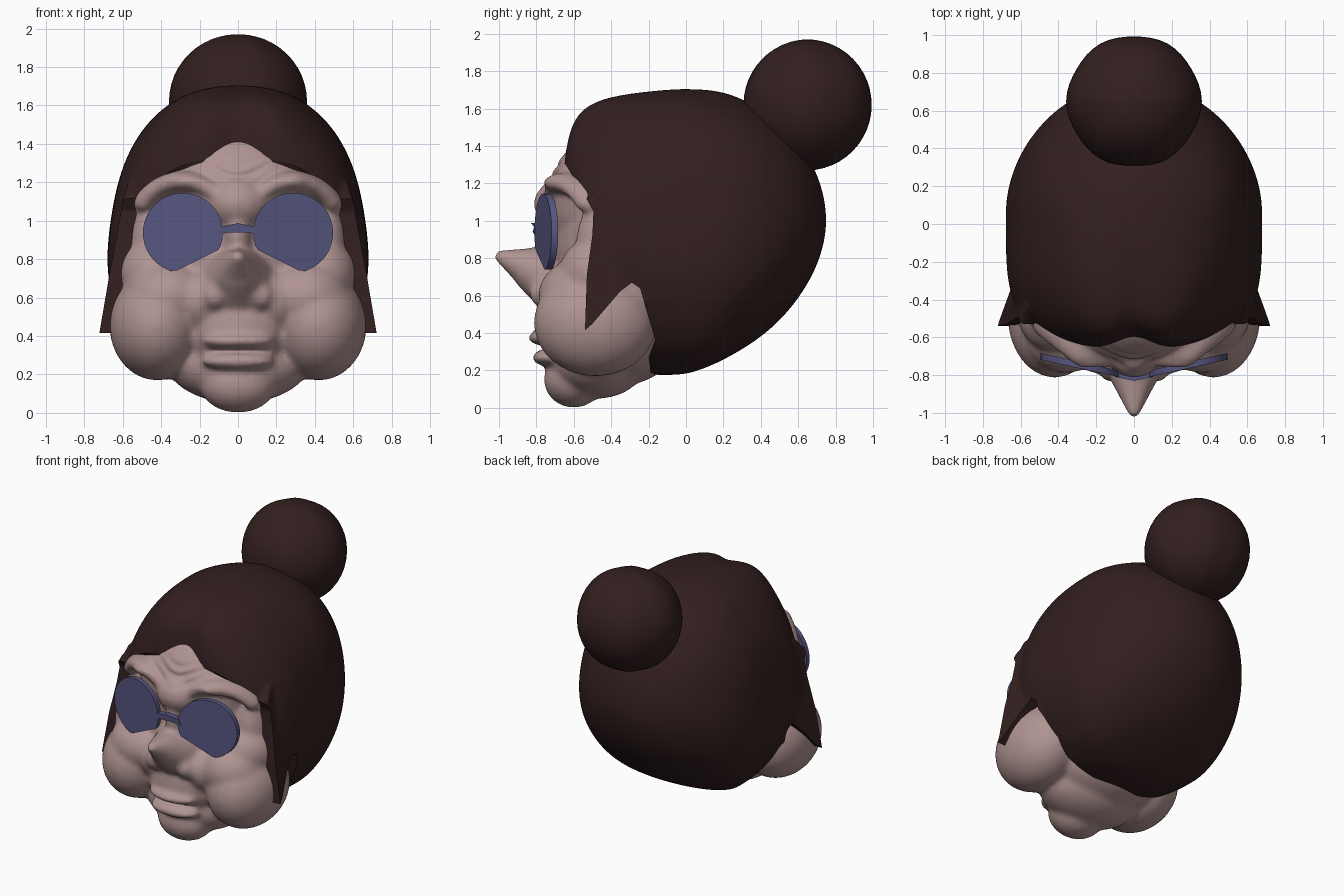
import bpy, bmesh, math
from mathutils import Vector, Matrix

if "Cube" in bpy.data.objects:
    bpy.data.objects.remove(bpy.data.objects["Cube"])


def material(name, rgb):
    m = bpy.data.materials.new(name)
    m.diffuse_color = (*rgb, 1)
    m.use_nodes = True
    m.node_tree.nodes["Principled BSDF"].inputs["Base Color"].default_value = m.diffuse_color
    return m


SKIN = material("rosy_skin", (0.43, 0.295, 0.285))
HAIR = material("dark_brown_hair", (0.033, 0.0138, 0.0138))
GLASS = material("blue_glass", (0.092, 0.092, 0.215))


def make(name, bm, mat):
    bmesh.ops.recalc_face_normals(bm, faces=bm.faces[:])
    me = bpy.data.meshes.new(name)
    bm.to_mesh(me)
    bm.free()
    ob = bpy.data.objects.new(name, me)
    bpy.context.collection.objects.link(ob)
    me.materials.append(mat)
    return ob


def bake(ob, angle=None):
    bpy.ops.object.select_all(action='DESELECT')
    bpy.context.view_layer.objects.active = ob
    ob.select_set(True)
    bpy.ops.object.convert(target='MESH')
    if angle:
        bpy.ops.object.shade_smooth_by_angle(angle=math.radians(angle))
    else:
        bpy.ops.object.shade_smooth()


def fuse(ob, voxel, steps):
    """Merge overlapping volumes into one soft surface."""
    m = ob.modifiers.new("fuse", 'REMESH')
    m.mode, m.voxel_size = 'VOXEL', voxel
    m = ob.modifiers.new("soften", 'SMOOTH')
    m.factor, m.iterations = .5, steps
    bake(ob)


def ball(bm, c, r, seg=32):
    mat = Matrix.Translation(c) @ Matrix.Diagonal((*r, 1))
    return bmesh.ops.create_uvsphere(bm, u_segments=seg, v_segments=seg // 2,
                                     radius=1, matrix=mat)["verts"]


def cone(bm, p0, p1, r0, r1):
    p0, p1 = Vector(p0), Vector(p1)
    d = p1 - p0
    bmesh.ops.create_cone(bm, cap_ends=True, segments=32, radius1=r0, radius2=r1,
                          depth=d.length, matrix=Matrix.Translation((p0 + p1) / 2)
                          @ d.to_track_quat('Z', 'Y').to_matrix().to_4x4())


def plate(bm, pts, front, back):
    """Closed slab between two mapped copies of a 2D outline."""
    a = [bm.verts.new(front(*p)) for p in pts]
    b = [bm.verts.new(back(*p)) for p in pts]
    bm.faces.new(a)
    bm.faces.new(b[::-1])
    for i in range(len(pts)):
        j = (i + 1) % len(pts)
        bm.faces.new((a[i], b[i], b[j], a[j]))


# ---- face: overlapping soft masses fused into one skin
bm = bmesh.new()
for c, r in [
    ((0, -.20, .85), (.60, .52, .58)),      # skull
    ((0, -.45, 1.09), (.43, .29, .375)),    # forehead
    ((0, -.62, 1.09), (.18, .195, .15)),    # between the brows
    ((0, -.65, .92), (.08, .15, .18)),      # nose root
    ((0, -.60, .44), (.27, .20, .25)),      # muzzle
    ((0, -.735, .375), (.19, .11, .047)),   # upper lip
    ((0, -.725, .268), (.19, .10, .047)),   # lower lip
    ((0, -.60, .15), (.20, .16, .15)),      # chin
    ((0, -.47, .255), (.37, .26, .205)),    # front jaw
    ((0, -.33, .36), (.40, .28, .235)),     # back jaw
]:
    ball(bm, c, r)
for s in (-1, 1):
    for c, r in [
        ((.42, -.485, .455), (.25, .33, .287)),    # cheek
        ((.36, -.56, .60), (.23, .23, .20)),       # upper cheek
        ((.42, -.46, .72), (.20, .22, .20)),       # under the eye
        ((.20, -.60, .58), (.13, .19, .17)),       # beside the nose
        ((.45, -.42, .86), (.12, .17, .28)),       # cheekbone
        ((.12, -.73, .61), (.08, .11, .085)),      # nostril wing
    ]:
        ball(bm, (c[0] * s, c[1], c[2]), r)
    # brow ridge arching over the lens
    for k in range(40):
        a = math.radians(35 + 3 * k)
        ball(bm, (s * (.285 + .25 * math.cos(a)),
                  -.655 + .20 * max(0, math.cos(a)), .94 + .265 * math.sin(a)),
             (.06, .11, .055), 12)
# pointed nose
cone(bm, (0, -.66, .68), (0, -.88, .755), .215, .095)
cone(bm, (0, -.80, .735), (0, -1.02, .82), .135, .025)
face = make("face", bm, SKIN)
fuse(face, .014, 22)
# forehead wrinkles and mouth line
for v in face.data.vertices:
    x, y, z = v.co
    if y < -.45:
        mask = math.exp(-((z - 1.25) / .07) ** 2 - (x / .25) ** 2)
        bend = z + .04 * math.cos(x * 14)
        v.co.y -= .007 * mask * math.cos(2 * math.pi * bend / .065)
        if abs(x) < .18:
            v.co.y += .03 * math.exp(-((z - .322) / .014) ** 2) * (1 - (x / .18) ** 2)

# ---- hair cap: rings stacked by height (z, front, back, half width, squareness)
rings = [(.18, -.25, .02, .22, 2), (.25, -.50, .20, .44, 2.2), (.40, -.58, .445, .57, 2.6),
         (.58, -.61, .605, .655, 3.2), (.77, -.62, .715, .69, 4), (1.0, -.63, .77, .668, 4),
         (1.25, -.68, .715, .62, 3), (1.45, -.66, .59, .525, 2.5), (1.58, -.625, .435, .405, 2.4),
         (1.665, -.50, .28, .27, 2.2), (1.70, -.20, .15, .12, 2)]
N = 48
bm = bmesh.new()
loops = []
for z, yf, yb, w, n in rings:
    yc = -.1 if z < .2 else .05 if z < 1.6 else (yf + yb) / 2
    loop = []
    for i in range(N):
        a = 2 * math.pi * i / N
        c, s = math.cos(a), math.sin(a)
        e = 2 / n if s < 0 else 1
        x = w * math.copysign(abs(c) ** e, c)
        y = yc + (abs(s) ** e * (yf - yc) if s < 0 else s * (yb - yc))
        if s < 0 and z > 1.1:                       # centre parting dip
            y += .085 * math.exp(-(x / .10) ** 2) * -s
        loop.append(bm.verts.new((x, y, z)))
    loops.append(loop)
for a, b in zip(loops, loops[1:]):
    for i in range(N):
        j = (i + 1) % N
        bm.faces.new((a[i], a[j], b[j], b[i]))
for loop, z in ((loops[0], .175), (loops[-1], 1.705)):
    mid = sum((v.co for v in loop), Vector()) / N
    cv = bm.verts.new((0, mid.y, z))
    for i in range(N):
        bm.faces.new((loop[i], loop[(i + 1) % N], cv))
hair = make("hair", bm, HAIR)
m = hair.modifiers.new("round", 'SUBSURF')
m.levels = 2
bake(hair)

# side locks flaring out in front of the ears, oversized and trimmed below
lock = [(-.62, 1.02), (-.62, .33), (-.50, .33), (-.25, .50), (-.12, .75), (-.10, 1.2), (-.45, 1.2)]


def lock_x(y, z):
    return .615 + .165 * (1.05 - z) - .17 * (y + .53)


bm = bmesh.new()
bm.from_mesh(hair.data)
for s in (-1, 1):
    plate(bm, lock, lambda y, z: (s * lock_x(y, z), y, z),
          lambda y, z: (s * (lock_x(y, z) - .085), y, z))
bmesh.ops.recalc_face_normals(bm, faces=bm.faces[:])
bm.to_mesh(hair.data)
bm.free()
fuse(hair, .016, 8)

# side-view outline that trims the hair around the face and ears
outline = [(-.9, 1.33), (-.65, 1.31), (-.56, 1.17), (-.495, 1.05), (-.50, .93), (-.53, .71),
           (-.54, .415), (-.50, .45), (-.44, .52), (-.35, .625), (-.29, .67), (-.245, .64),
           (-.22, .55), (-.165, .365), (-.20, .27), (-.17, .05), (1.1, .05), (1.1, 1.95),
           (-.9, 1.95)]
bm = bmesh.new()
plate(bm, outline, lambda y, z: (-1, y, z), lambda y, z: (1, y, z))
cutter = make("hair_trim_helper", bm, HAIR)
cutter.hide_render = True
m = hair.modifiers.new("trim", 'BOOLEAN')
m.operation, m.solver, m.object = 'INTERSECT', 'EXACT', cutter
bake(hair, 40)
bpy.data.objects.remove(cutter)

# ---- bun with soft strand bulges
bm = bmesh.new()
for v in ball(bm, (0, 0, 0), (1, 1, 1), 48):
    a = math.atan2(v.co.y, v.co.x)
    v.co *= 1 + .012 * math.cos(6 * a) * math.hypot(v.co.x, v.co.y)
    v.co = Vector((v.co.x * .355, v.co.y * .347, v.co.z * .35)) + Vector((0, .65, 1.62))
bake(make("hair_bun", bm, HAIR))

# ---- glasses: round lenses trimmed along the cheek, plus a bridge
circle = []
for i in range(40):
    a = 2 * math.pi * i / 40
    x, z = .287 + .208 * math.cos(a), .937 + .208 * math.sin(a)
    circle.append((x, max(z, .73 + .5 * (.34 - x))))
for s, name in ((-1, "lens_left"), (1, "lens_right")):
    bm = bmesh.new()
    plate(bm, circle, lambda x, z: (s * x, -.81 + (x - .08) * .22, z),
          lambda x, z: (s * x, -.775 + (x - .08) * .22, z))
    bake(make(name, bm, GLASS), 40)
bm = bmesh.new()
bridge = [(-.10, .925), (-.05, .94), (.05, .94), (.10, .925), (.09, .968), (0, .988), (-.09, .968)]
plate(bm, bridge, lambda x, z: (x, -.83 + .2 * abs(x), z), lambda x, z: (x, -.79 + .2 * abs(x), z))
bake(make("glasses_bridge", bm, GLASS), 30)
